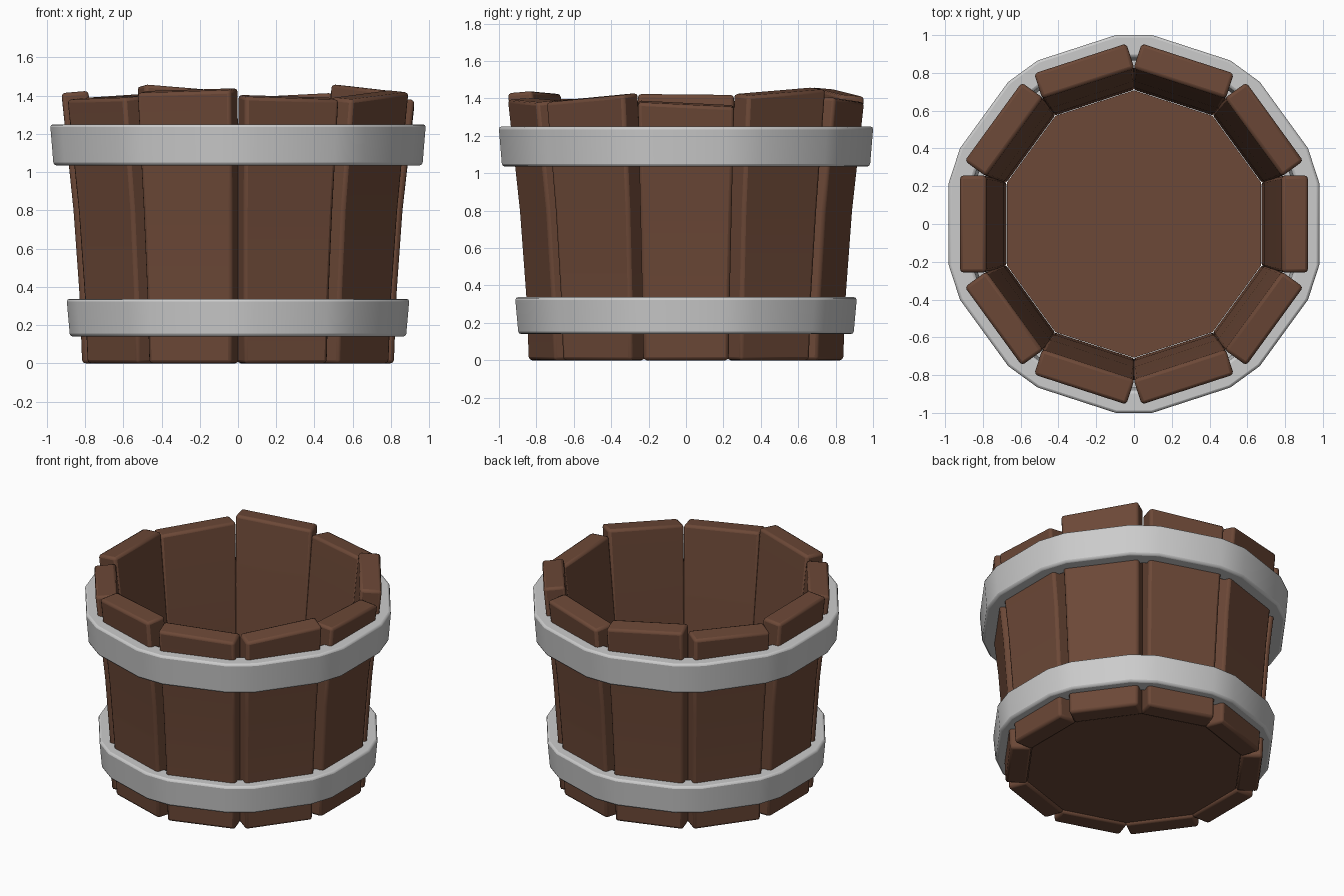
import bpy, bmesh, math
from mathutils import Vector

if "Cube" in bpy.data.objects:
    bpy.data.objects.remove(bpy.data.objects["Cube"])

wood = bpy.data.materials.new("wood")
wood.diffuse_color = (0.15, 0.065, 0.038, 1)
wood.use_nodes = True
wood.node_tree.nodes["Principled BSDF"].inputs["Base Color"].default_value = wood.diffuse_color


def finish(name, bm, bevel=0, smooth=False, mat=None):
    bmesh.ops.recalc_face_normals(bm, faces=bm.faces)
    me = bpy.data.meshes.new(name)
    bm.to_mesh(me)
    bm.free()
    ob = bpy.data.objects.new(name, me)
    bpy.context.collection.objects.link(ob)
    if mat:
        me.materials.append(mat)
    if bevel:
        m = ob.modifiers.new("bevel", 'BEVEL')
        m.width = bevel
        m.segments = 2
        m.limit_method = 'ANGLE'
        m.angle_limit = math.radians(40)
    if smooth:
        bpy.ops.object.select_all(action='DESELECT')
        ob.select_set(True)
        bpy.context.view_layer.objects.active = ob
        bpy.ops.object.shade_smooth_by_angle(angle=math.radians(35))
    return ob


def loft(bm, loops, closed=False):
    """Skin successive vertex loops; cap the ends unless the loft is closed."""
    rings = [[bm.verts.new(p) for p in lp] for lp in loops]
    n = len(rings[0])
    pairs = list(zip(rings, rings[1:]))
    if closed:
        pairs.append((rings[-1], rings[0]))
    for a, b in pairs:
        for i in range(n):
            j = (i + 1) % n
            bm.faces.new((a[i], a[j], b[j], b[i]))
    if not closed:
        bm.faces.new(rings[0])
        bm.faces.new(rings[-1])


# Staves: (outer distance, half width, height); last level uses uneven tops
LEVELS = [(0.815, 0.228, 0), (0.828, 0.234, 0.35), (0.86, 0.244, 0.8), (0.923, 0.257, None)]
TOPS = [(1.39, 1.365), (1.425, 1.46), (1.415, 1.39), (1.42, 1.46), (1.41, 1.39),
        (1.42, 1.425), (1.39, 1.40), (1.425, 1.44), (1.405, 1.39), (1.39, 1.43)]
THICK = 0.14
for k, (h0, h1) in enumerate(TOPS):
    a = math.radians(36 * k)
    out = Vector((math.cos(a), math.sin(a), 0))
    tan = Vector((-math.sin(a), math.cos(a), 0))
    loops = []
    for d, w, z in LEVELS:
        loop = []
        for r, s in ((d, -1), (d, 1), (d - THICK, 1), (d - THICK, -1)):
            zz = z
            if z is None:
                zz = (h0 if s < 0 else h1) - (0.012 if r == d else 0)
            loop.append(out * r + tan * (s * w) + Vector((0, 0, zz)))
        loops.append(loop)
    bm = bmesh.new()
    loft(bm, loops)
    finish(f"stave_{k + 1}", bm, bevel=0.018, smooth=True, mat=wood)


# Metal bands: ten wide facets joined by narrow corner facets
def band_loop(r, z):
    angs = [math.radians(36 * k + s * 12.5) for k in range(10) for s in (-1, 1)]
    return [Vector((r * math.cos(t), r * math.sin(t), z)) for t in angs]


for name, r0, r1, z0, z1 in (("lower_band", 0.90, 0.918, 0.14, 0.337),
                             ("upper_band", 0.988, 1.006, 1.035, 1.25)):
    bm = bmesh.new()
    loft(bm, [band_loop(r0, z0), band_loop(r1, z1),
              band_loop(r1 - 0.12, z1), band_loop(r0 - 0.12, z0)], closed=True)
    finish(name, bm, bevel=0.015, smooth=True)

# Floor: ten-sided board
bm = bmesh.new()
loft(bm, [[Vector((0.708 * math.cos(math.radians(18 + 36 * k)),
                   0.708 * math.sin(math.radians(18 + 36 * k)), z)) for k in range(10)]
          for z in (0.015, 0.05)])
finish("bucket_floor", bm, mat=wood)
